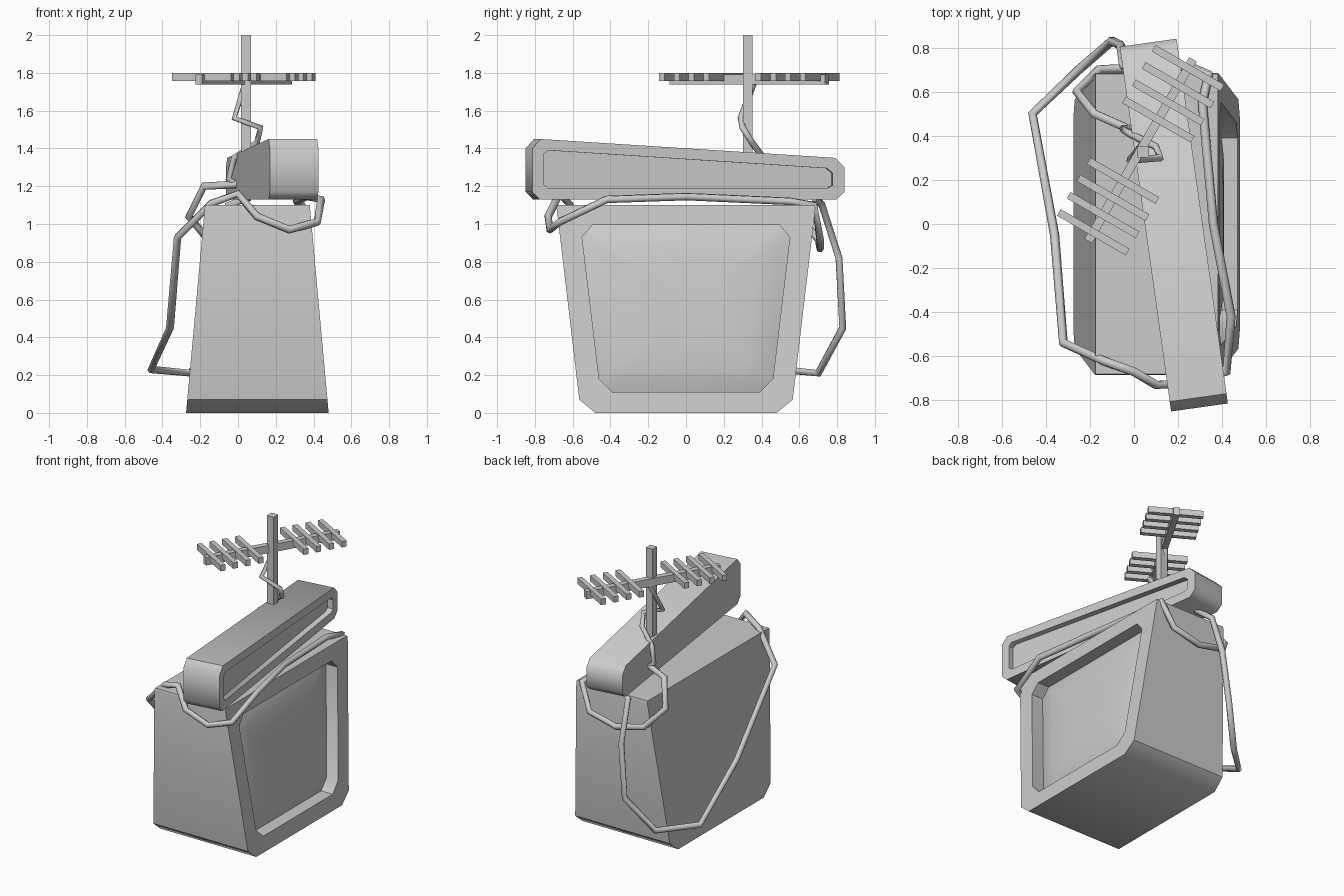
import bpy, bmesh, math
from mathutils import Matrix, Vector

if "Cube" in bpy.data.objects:
    bpy.data.objects.remove(bpy.data.objects["Cube"])


def add_mesh(name, bm, smooth=None):
    bmesh.ops.recalc_face_normals(bm, faces=bm.faces)
    me = bpy.data.meshes.new(name)
    bm.to_mesh(me)
    bm.free()
    ob = bpy.data.objects.new(name, me)
    bpy.context.collection.objects.link(ob)
    if smooth:
        bpy.ops.object.select_all(action='DESELECT')
        ob.select_set(True)
        bpy.context.view_layer.objects.active = ob
        bpy.ops.object.shade_smooth_by_angle(angle=math.radians(smooth))
    return ob


def shell(name, loops, smooth):
    """Skin a list of (y,z profile, x function, scale) loops and cap both ends."""
    bm = bmesh.new()
    rings = []
    for pts, fx, s in loops:
        c = sum((Vector(p) for p in pts), Vector((0, 0))) / len(pts)
        ring = []
        for p in pts:
            y, z = c + (Vector(p) - c) * s
            ring.append(bm.verts.new((fx(z), y, z)))
        rings.append(ring)
    n = len(rings[0])
    for a, b in zip(rings, rings[1:]):
        for i in range(n):
            j = (i + 1) % n
            bm.faces.new((a[i], a[j], b[j], b[i]))
    bm.faces.new(rings[0])
    bm.faces.new(rings[-1])
    return add_mesh(name, bm, smooth)


def mirror_profile(half):
    return half + [(-y, z) for y, z in reversed(half)]


# television cabinet, leaning faces, recessed bulging screen on +x
case = mirror_profile([(0.48, 0), (0.565, 0.07), (0.685, 1.085), (0.68, 1.10)])
opening = mirror_profile([(0.39, 0.11), (0.46, 0.18), (0.55, 0.93), (0.495, 0.995)])


def front_x(d):
    return lambda z: 0.48 - 0.091 * z - d


shell("television_cabinet", [
    (case, lambda z: -0.275 + 0.091 * z, 1),
    (case, front_x(0), 1),
    (opening, front_x(0), 1),
    (opening, front_x(0.09), 1),
    (opening, front_x(0.065), 0.88),
    (opening, front_x(0.05), 0.72),
    (opening, front_x(0.04), 0.4)], 40)

# long tapering player box lying skewed on top
box = [(-0.80, 1.13), (0.785, 1.13), (0.83, 1.17), (0.83, 1.30), (0.78, 1.35),
       (-0.795, 1.45), (-0.84, 1.40), (-0.84, 1.17)]
slot = [(-0.755, 1.19), (0.74, 1.19), (0.765, 1.205), (0.765, 1.27), (0.735, 1.295),
        (-0.755, 1.39), (-0.78, 1.37), (-0.78, 1.21)]
player = shell("player_box", [
    (box, lambda z: -0.13, 1), (box, lambda z: 0.13, 1),
    (slot, lambda z: 0.13, 1), (slot, lambda z: 0.09, 1)], 50)
player.location = (0.18, 0, 0)
player.rotation_euler.z = math.radians(8)


# antenna: mast, boom and two groups of cross rods
def bar(name, size, matrix):
    bm = bmesh.new()
    bmesh.ops.create_cube(bm, size=1, matrix=Matrix.Diagonal((*size, 1)))
    ob = add_mesh(name, bm)
    ob.matrix_world = matrix
    return ob


bar("antenna_mast", (0.052, 0.052, 0.70), Matrix.Translation((0.042, 0.327, 1.65)))
head = Matrix.Translation((0.03, 0.335, 0)) @ Matrix.Rotation(math.radians(60), 4, 'Z')
bar("antenna_boom", (0.95, 0.04, 0.055), head @ Matrix.Translation((0, 0, 1.765)))
for side in (-1, 1):
    for k in range(4):
        d = side * (0.16 + 0.09 * k)
        bar("antenna_rod", (0.034, 0.36, 0.042), head @ Matrix.Translation((d, 0, 1.779)))


# drooping cables
def cable(name, pts, r=0.021):
    cu = bpy.data.curves.new(name, 'CURVE')
    cu.dimensions = '3D'
    cu.bevel_depth = r
    cu.bevel_resolution = 1
    cu.use_fill_caps = True
    sp = cu.splines.new('POLY')
    sp.points.add(len(pts) - 1)
    for p, co in zip(sp.points, pts):
        p.co = (*co, 1)
    sp.use_smooth = True
    ob = bpy.data.objects.new(name, cu)
    bpy.context.collection.objects.link(ob)


cable("long_cable", [
    (0.06, 0.68, 1.14), (-0.05, 0.72, 1.10), (-0.06, 0.81, 0.82), (-0.10, 0.83, 0.45),
    (-0.25, 0.70, 0.21), (-0.46, 0.50, 0.23), (-0.36, -0.05, 0.45), (-0.32, -0.54, 0.93),
    (-0.14, -0.62, 1.11), (0.0, -0.67, 1.16), (0.10, -0.73, 1.04), (0.27, -0.72, 0.97),
    (0.42, -0.67, 1.01), (0.44, -0.42, 1.13), (0.36, 0.0, 1.145), (0.31, 0.55, 1.12),
    (0.34, 0.68, 1.10), (0.26, 0.71, 0.92), (0.05, 0.71, 0.87), (-0.16, 0.70, 0.92),
    (-0.26, 0.60, 1.04), (-0.18, 0.50, 1.20), (0.0, 0.42, 1.21)])
cable("antenna_cable", [
    (0.04, 0.36, 1.75), (-0.02, 0.29, 1.56), (0.12, 0.30, 1.51), (0.10, 0.35, 1.43),
    (-0.02, 0.41, 1.35), (-0.05, 0.43, 1.24), (0.02, 0.43, 1.19)], 0.017)
